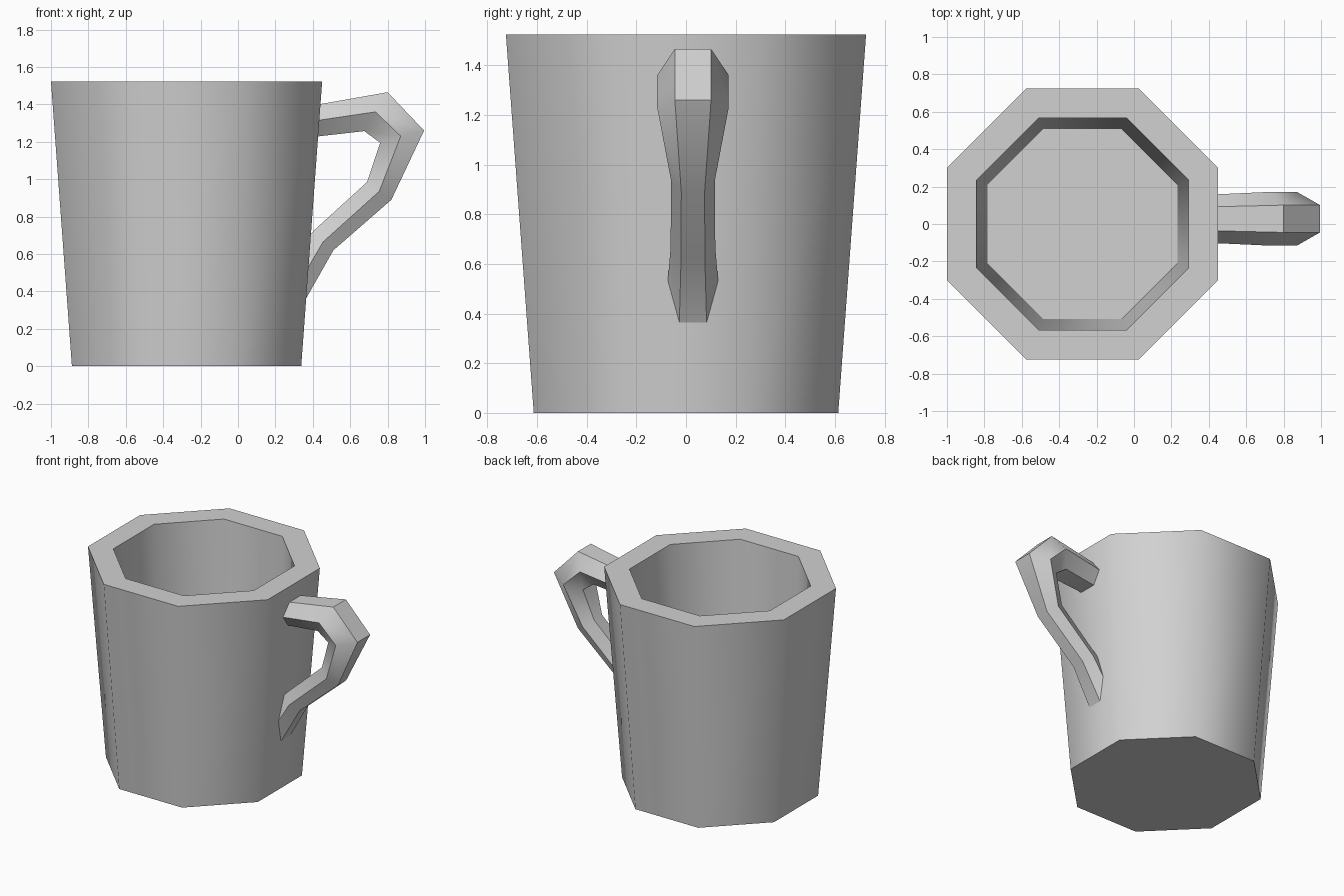
import bpy, bmesh, math

cube = bpy.data.objects.get("Cube")
if cube:
    bpy.data.objects.remove(cube, do_unlink=True)

grey = bpy.data.materials.new("plain_grey")
grey.use_nodes = True
grey.diffuse_color = (0.64, 0.64, 0.64, 1)
grey.node_tree.nodes["Principled BSDF"].inputs["Base Color"].default_value = grey.diffuse_color


def loft(name, rings):
    """Skin a list of closed rings and cap both ends."""
    bm = bmesh.new()
    loops = [[bm.verts.new(p) for p in ring] for ring in rings]
    n = len(loops[0])
    for a, b in zip(loops, loops[1:]):
        for i in range(n):
            j = (i + 1) % n
            bm.faces.new((a[i], a[j], b[j], b[i]))
    bm.faces.new(loops[0])
    bm.faces.new(loops[-1])
    bmesh.ops.recalc_face_normals(bm, faces=bm.faces)
    mesh = bpy.data.meshes.new(name)
    bm.to_mesh(mesh)
    bm.free()
    mesh.materials.append(grey)
    obj = bpy.data.objects.new(name, mesh)
    bpy.context.collection.objects.link(obj)
    bpy.ops.object.select_all(action='DESELECT')
    bpy.context.view_layer.objects.active = obj
    obj.select_set(True)
    bpy.ops.object.shade_smooth_by_angle(angle=math.radians(48))
    return obj


def octagon(apothem, z, cx=-0.275):
    r = apothem / math.cos(math.pi / 8)
    angles = [math.pi / 8 + i * math.pi / 4 for i in range(8)]
    return [(cx + r * math.cos(a), r * math.sin(a), z) for a in angles]


# Cup: outer wall, thick rim, inner wall, floor
cup_profile = [(0.613, 0), (0.725, 1.523), (0.567, 1.523), (0.507, 0.15)]
loft("cup", [octagon(a, z) for a, z in cup_profile])

# Handle: hexagonal section; outer, middle and inner (x, z), then half widths
handle_path = [
    ((0.43, 1.40), (0.43, 1.315), (0.42, 1.228), 0.064, 0.130),
    ((0.80, 1.465), (0.735, 1.36), (0.675, 1.257), 0.073, 0.144),
    ((0.995, 1.26), (0.87, 1.23), (0.76, 1.195), 0.073, 0.144),
    ((0.82, 0.89), (0.755, 0.935), (0.69, 0.985), 0.047, 0.088),
    ((0.51, 0.62), (0.455, 0.665), (0.405, 0.725), 0.048, 0.090),
    ((0.36, 0.355), (0.37, 0.52), (0.38, 0.695), 0.055, 0.102),
]


def section(outer, mid, inner, flat, side, cy=0.028):
    corners = [(outer, -flat), (outer, flat), (mid, side),
               (inner, flat), (inner, -flat), (mid, -side)]
    return [(p[0], cy + y, p[1]) for p, y in corners]


loft("handle", [section(*row) for row in handle_path])
